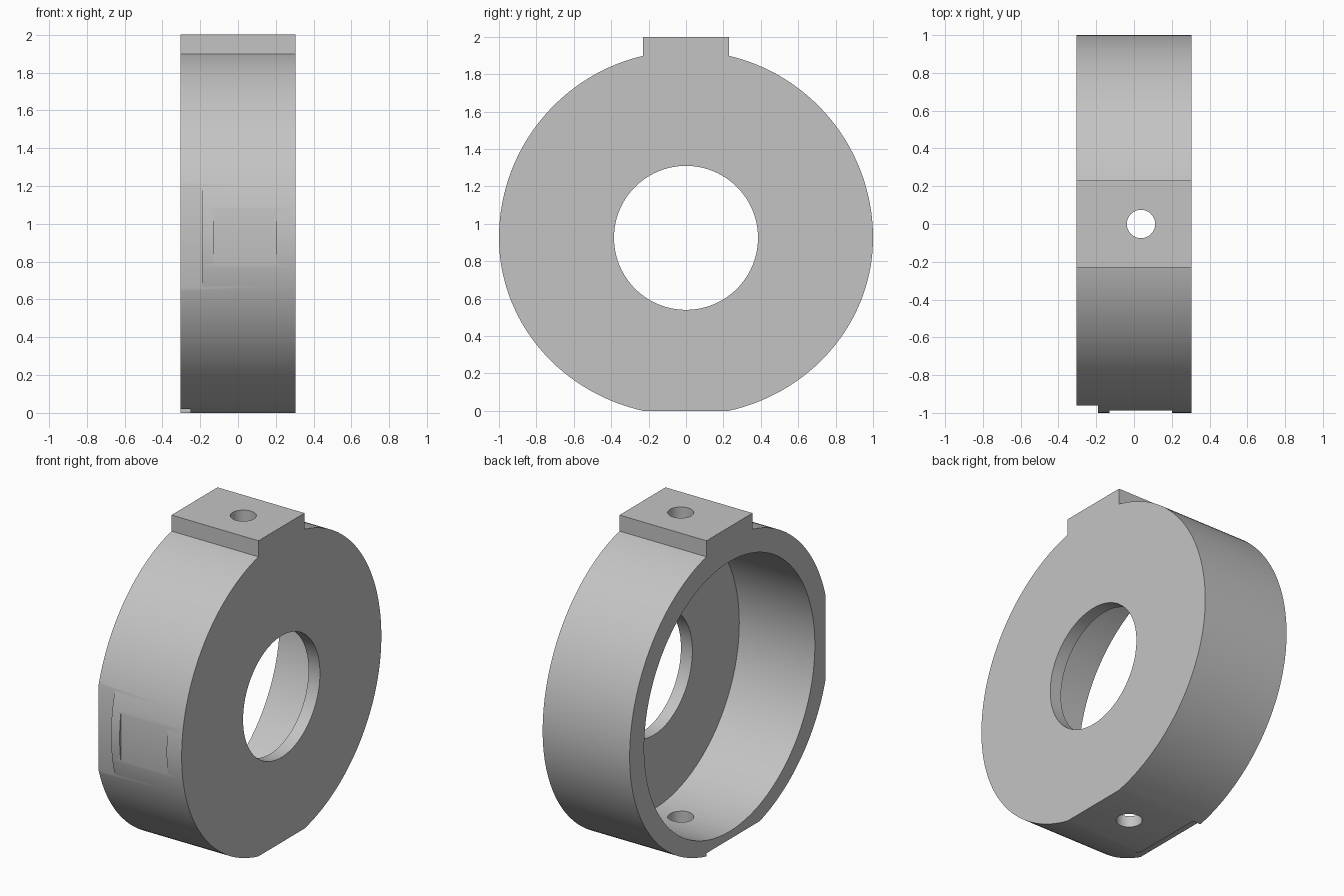
import bpy, bmesh
from math import sin, cos, pi, asin

cube = bpy.data.objects.get("Cube")
if cube:
    bpy.data.objects.remove(cube, do_unlink=True)

HALF = 0.305      # half the housing depth along x
CZ = 0.925        # height of the bore axis
PAD = 0.23        # half width of the top pad and the bottom flat
LOW = 0.95        # slightly squashed lower half

grey = bpy.data.materials.new("plain_grey")
grey.use_nodes = True
colour = (0.55, 0.55, 0.55, 1)
grey.diffuse_color = colour
grey.node_tree.nodes["Principled BSDF"].inputs["Base Color"].default_value = colour


def prism(name, outline, x0, x1):
    """Extrude a closed (y, z) outline along x."""
    bm = bmesh.new()
    face = bm.faces.new([bm.verts.new((x0, y, z)) for y, z in outline])
    new = bmesh.ops.extrude_face_region(bm, geom=[face])["geom"]
    verts = [v for v in new if isinstance(v, bmesh.types.BMVert)]
    bmesh.ops.translate(bm, vec=(x1 - x0, 0, 0), verts=verts)
    bmesh.ops.recalc_face_normals(bm, faces=bm.faces)
    mesh = bpy.data.meshes.new(name)
    bm.to_mesh(mesh)
    bm.free()
    obj = bpy.data.objects.new(name, mesh)
    bpy.context.collection.objects.link(obj)
    obj.data.materials.append(grey)
    return obj


def box(name, x, y, z):
    return prism(name, [(y[0], z[0]), (y[1], z[0]), (y[1], z[1]), (y[0], z[1])], *x)


def disc(radius, n=96):
    return [(radius * cos(2 * pi * i / n), CZ + radius * sin(2 * pi * i / n)) for i in range(n)]


def cut(target, cutter):
    mod = target.modifiers.new(cutter.name, "BOOLEAN")
    mod.operation = "DIFFERENCE"
    mod.solver = "EXACT"
    mod.object = cutter
    bpy.ops.object.select_all(action="DESELECT")
    bpy.context.view_layer.objects.active = target
    target.select_set(True)
    bpy.ops.object.modifier_apply(modifier=mod.name)
    bpy.data.objects.remove(cutter, do_unlink=True)


# Housing outline: round body with a square pad on top and a flat underneath
N = 40
top_end = pi / 2 - asin(PAD)
half = []
for i in range(N, 0, -1):
    a = top_end * i / N
    half.append((cos(a), -LOW * sin(a)))
for i in range(N + 1):
    a = top_end * i / N
    half.append((cos(a), sin(a)))
half = [(y, max(0, CZ + z)) for y, z in half]
half.append((PAD, 2.0))
housing = prism("ring_housing", half + [(-y, z) for y, z in reversed(half)], -HALF, HALF)

# Deep cavity open on one side, with a smaller bore through the end wall
cut(housing, prism("cavity", disc(0.855), -HALF - 0.1, 0.225))
cut(housing, prism("bore", disc(0.385), 0, HALF + 0.1))

# Shallow flats on the front and a small relief underneath
cut(housing, box("edge_flat", (-0.4, -0.19), (-1.1, -0.96), (0.4, 1.4)))
cut(housing, box("square_flat", (-0.13, 0.2), (-1.1, -0.988), (0.7, 1.15)))
cut(housing, box("bottom_relief", (-0.4, -0.25), (-0.7, PAD), (-0.1, 0.02)))

# Vertical screw hole through the pad and the bottom wall
bpy.ops.mesh.primitive_cylinder_add(vertices=48, radius=0.075, depth=2.6, location=(0.037, 0, 1))
drill = bpy.context.object
drill.name = "screw_hole"
drill.data.materials.append(grey)
cut(housing, drill)

bpy.ops.object.select_all(action="DESELECT")
bpy.context.view_layer.objects.active = housing
housing.select_set(True)
bpy.ops.object.shade_smooth_by_angle(angle=pi / 9)
